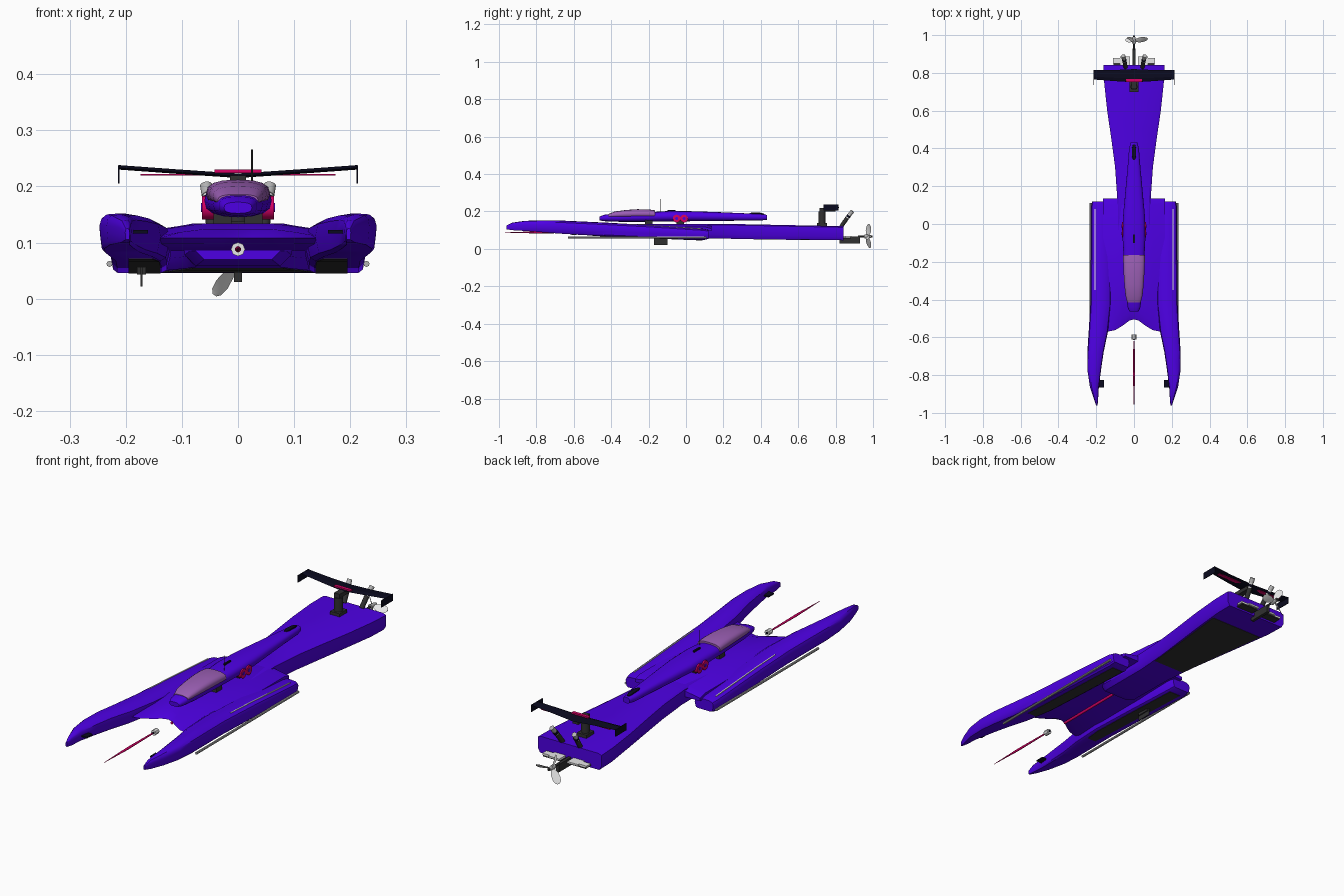
import bpy, bmesh, math
from mathutils import Vector

if "Cube" in bpy.data.objects:
    bpy.data.objects.remove(bpy.data.objects["Cube"])


def material(name, rgb):
    m = bpy.data.materials.new(name)
    m.diffuse_color = (*rgb, 1)
    m.use_nodes = True
    m.node_tree.nodes["Principled BSDF"].inputs["Base Color"].default_value = m.diffuse_color
    return m


PURPLE = material("purple paint", (0.075, 0.0, 0.77))
CANOPY = material("mauve canopy", (0.33, 0.115, 0.46))
CRIMSON = material("crimson", (0.68, 0.0, 0.13))
BLACK = material("blue black", (0.003, 0.003, 0.013))
DARK = material("dark grey", (0.03, 0.03, 0.03))
STEEL = material("light steel", (0.45, 0.45, 0.45))
SILVER = material("silver", (0.8, 0.8, 0.8))


def finish(name, bm, mat, mirror=False, smooth=0):
    bmesh.ops.recalc_face_normals(bm, faces=bm.faces[:])
    me = bpy.data.meshes.new(name)
    bm.to_mesh(me)
    bm.free()
    me.materials.append(mat)
    ob = bpy.data.objects.new(name, me)
    bpy.context.collection.objects.link(ob)
    if mirror:
        ob.modifiers.new("mirror", 'MIRROR').use_mirror_merge = False
    if smooth:
        bpy.ops.object.select_all(action='DESELECT')
        ob.select_set(True)
        bpy.context.view_layer.objects.active = ob
        bpy.ops.object.shade_smooth_by_angle(angle=math.radians(smooth))
    return ob


def loft(name, rings, mat, mirror=False, smooth=0):
    """Skin a list of equal-length closed rings and cap both ends."""
    bm = bmesh.new()
    vs = [[bm.verts.new(p) for p in r] for r in rings]
    n = len(vs[0])
    for a, b in zip(vs, vs[1:]):
        for i in range(n):
            j = (i + 1) % n
            bm.faces.new((a[i], a[j], b[j], b[i]))
    bm.faces.new(vs[0])
    bm.faces.new(vs[-1])
    return finish(name, bm, mat, mirror, smooth)


def box(name, lo, hi, mat, mirror=False):
    (x0, y0, z0), (x1, y1, z1) = lo, hi
    ring = lambda y: [(x0, y, z0), (x1, y, z0), (x1, y, z1), (x0, y, z1)]
    return loft(name, [ring(y0), ring(y1)], mat, mirror)


def rod(name, a, b, r1, mat, r2=None, mirror=False, sides=12):
    a, b = Vector(a), Vector(b)
    r2 = r1 if r2 is None else r2
    q = (b - a).to_track_quat('Z', 'Y')
    circle = lambda c, r: [c + q @ Vector((r * math.cos(t), r * math.sin(t), 0))
                           for t in (2 * math.pi * i / sides for i in range(sides))]
    return loft(name, [circle(a, r1), circle(b, r2)], mat, mirror, 40)


# Side sponsons: y, inner x, outer x, bottom z, top z
SPONSON = [(-0.96, .193, .201, .105, .125), (-0.93, .19, .211, .10, .14),
           (-0.86, .186, .234, .096, .15), (-0.77, .174, .247, .089, .152),
           (-0.68, .161, .247, .082, .152), (-0.57, .138, .24, .075, .147),
           (-0.42, .122, .231, .067, .14), (-0.2, .12, .229, .058, .128),
           (0.09, .12, .228, .046, .108), (0.12, .128, .222, .053, .102)]
SHAPE = [(.06, .08), (.15, 0), (.88, 0), (.95, .1), (.98, .38), (1, .65), (.95, .85),
         (.82, .97), (.5, 1), (.2, .94), (.04, .8), (0, .5)]
loft("sponson", [[(a + (b - a) * u, y, c + (d - c) * v) for u, v in SHAPE]
                 for y, a, b, c, d in SPONSON], PURPLE, True, 35)

# Centre deck: wing section skinned across the width with a scalloped nose
rings = []
for x, nose in [(-.165, -.56), (-.14, -.57), (-.1, -.562), (-.06, -.538), (-.025, -.512),
                (0, -.504), (.025, -.512), (.06, -.538), (.1, -.562), (.14, -.57), (.165, -.56)]:
    d = 0.012 * max(0, (abs(x) - .07) / .07)
    rings.append([(x, nose, .108), (x, nose + .05, .124 - d), (x, -.3, .134 - d),
                  (x, .10, .134 - d), (x, .135, .125 - d), (x, .135, .095),
                  (x, -.1, .085), (x, -.36, .088), (x, nose + .03, .098)])
loft("centre_deck", rings, PURPLE, smooth=30)

# Rear hull: y, half width at top, half width at bottom, bottom z, top z
HULL = [(-.13, .08, .06, .07, .12), (-.09, .095, .075, .058, .13), (.14, .089, .076, .056, .134),
        (.3, .10, .09, .054, .132), (.45, .12, .11, .052, .129), (.6, .142, .13, .05, .126),
        (.75, .158, .148, .047, .123), (.842, .161, .15, .046, .121)]
loft("rear_hull", [[(-b, y, c), (b, y, c), (t, y, c + .02), (t, y, d - .006), (t * .9, y, d),
                    (-t * .9, y, d), (-t, y, d - .006), (-t, y, c + .02)]
                   for y, t, b, c, d in HULL], PURPLE, smooth=30)
loft("hull_running_pad", [[(-w, y, z), (w, y, z), (w, y, z + .006), (-w, y, z + .006)]
                          for y, w, z in [(.24, .08, .0535), (.45, .103, .050), (.71, .135, .0463)]], DARK)
loft("sponson_running_pad", [[(a, y, z), (b, y, z), (b, y, z + .006), (a, y, z + .006)]
                             for y, a, b, z in [(-.5, .152, .195, .0695), (-.42, .140, .195, .0655), (-.2, .138, .195, .0565),
                                                (.085, .138, .195, .0448)]], DARK, True)

# Cockpit pod: y, half width, bottom z, top z
POD = [(-.462, .025, .152, .172), (-.44, .034, .148, .182), (-.36, .044, .145, .189),
       (-.22, .053, .145, .195), (-.08, .06, .146, .203), (.04, .058, .148, .201),
       (.16, .047, .149, .197), (.3, .034, .151, .191), (.4, .026, .152, .186), (.432, .017, .155, .182)]


def arch(y, w, z0, z1, n=16):
    """Rounded-square ring."""
    pts = []
    for i in range(n):
        t = 2 * math.pi * i / n
        c, s = math.cos(t), math.sin(t)
        pts.append((w * math.copysign(abs(c) ** .75, c), y,
                    (z0 + z1) / 2 + (z1 - z0) / 2 * math.copysign(abs(s) ** .75, s)))
    return pts


loft("cockpit_pod", [arch(*p) for p in POD], PURPLE, smooth=45)
loft("canopy", [arch(y, w, .165, z) for y, w, z in
                [(-.415, .036, .186), (-.38, .045, .200), (-.32, .051, .208), (-.26, .055, .212),
                 (-.2, .057, .211), (-.165, .057, .206)]], CANOPY, smooth=45)
loft("pod_vent", [arch(y, w, .182, z, 12) for y, w, z in
                  [(.34, .006, .192), (.36, .011, .195), (.40, .011, .193), (.42, .006, .187)]], BLACK)

# Pod mounts and the crimson ducts at its sides
for y in (-.2, -.03):
    box("pod_mount", (.012, y - .02, .12), (.044, y + .02, .155), DARK, True)
for y in (-.05, -.01):
    rod("side_duct", (.04, y, .162), (.064, y, .162), .021, CRIMSON, mirror=True, sides=16)
    rod("duct_core", (.05, y, .162), (.0655, y, .162), .008, PURPLE, mirror=True)
rod("antenna", (.025, -.135, .19), (.025, -.135, .266), .0015, DARK, sides=6)
box("roof_fin", (-.004, -.1, .195), (.004, -.055, .209), BLACK)

# Bow spear, nut and tunnel shaft
rod("bow_spear", (0, -.62, .088), (0, -.8, .088), .0035, CRIMSON, .0055)
rod("bow_spear_tip", (0, -.8, .088), (0, -.968, .088), .0055, CRIMSON, .001)
rod("bow_nut", (0, -.612, .088), (0, -.586, .088), .0125, SILVER, sides=8)
rod("nut_centre", (0, -.614, .088), (0, -.584, .088), .005, BLACK, sides=8)
rod("tunnel_shaft", (0, -.48, .083), (0, -.12, .083), .006, CRIMSON)

# Sponson trim: outer rails, deck strip, canards and turning fin
rod("outer_rail", (.229, -.63, .062), (.229, .11, .062), .0055, STEEL, mirror=True, sides=8)
loft("deck_strip", [[(.2045, y, z), (.2095, y, z), (.2095, y, z + .006), (.2045, y, z + .006)]
                    for y, z in [(-.35, .13), (-.2, .1225), (.08, .104)]], SILVER, True)
box("canard", (.16, -.865, .116), (.19, -.825, .122), BLACK, True)
box("turning_fin", (-.174, -.17, .022), (-.170, -.1, .07), DARK)
box("fin_bracket", (-.18, -.165, .043), (-.164, -.105, .066), DARK)

# Rear wing with dihedral, end plates, crimson flaps and badge plate
rings = []
for x, c, z in [(-.213, .05, .235), (-.11, .058, .2275), (0, .07, .22), (.11, .058, .2275), (.213, .05, .235)]:
    y = .815 if x else .82
    rings.append([(x, y - c, z - .002), (x, y - c * .7, z + .003), (x, y, z), (x, y - c * .5, z - .005)])
loft("rear_wing", rings, BLACK)
box("wing_end_plate", (.211, .735, .205), (.214, .815, .237), BLACK, True)
box("wing_flap", (.05, .783, .2195), (.174, .8, .2225), CRIMSON, True)
box("wing_badge_plate", (-.042, .753, .224), (.042, .768, .2305), CRIMSON)

# Wing post
box("wing_post_base", (-.024, .70, .12), (.024, .755, .138), DARK)
rod("wing_post", (0, .727, .135), (0, .727, .2), .019, DARK)
box("wing_post_head", (-.014, .715, .2), (.014, .80, .219), DARK)

# Steering rams on the transom
rod("ram_body", (.045, .83, .12), (.05, .862, .166), .011, DARK, mirror=True)
rod("ram_piston", (.05, .855, .158), (.055, .88, .19), .009, SILVER, mirror=True)
rod("ram_cap", (.054, .876, .184), (.057, .89, .202), .011, STEEL, mirror=True)
rod("ram_collar", (.051, .866, .171), (.053, .873, .179), .012, BLACK, mirror=True)

# Trim plates at the transom
box("trim_plate", (.02, .842, .06), (.075, .888, .068), SILVER, True)
box("trim_plate_tip", (.075, .85, .06), (.112, .88, .068), SILVER, True)
box("trim_plate_underside", (.02, .842, .054), (.108, .88, .06), DARK, True)

# Drive leg and three-bladed propeller
box("drive_leg", (-.007, .82, .03), (.007, .93, .066), DARK)
rod("propeller_shaft", (0, .92, .066), (0, .997, .066), .005, DARK)
rod("propeller_hub", (0, .955, .066), (0, .99, .066), .011, STEEL, .008)
hub = Vector((0, .971, .066))
for k in range(3):
    a = math.radians(-125 + 120 * k)
    out = Vector((math.cos(a), 0, math.sin(a)))
    side = Vector((-math.sin(a), 0, math.cos(a)))
    rings = []
    for r, chord, twist in [(.008, .018, 60), (.03, .034, 54), (.05, .036, 46), (.066, .026, 40), (.073, .01, 35)]:
        t = math.radians(twist)
        along = side * math.cos(t) + Vector((0, math.sin(t), 0))
        thick = (side * -math.sin(t) + Vector((0, math.cos(t), 0))) * .0015
        mid = hub + out * r + Vector((0, r * .12, 0))
        rings.append([mid - along * chord / 2, mid + thick, mid + along * chord / 2, mid - thick])
    loft("propeller_blade", rings, SILVER, smooth=30)
